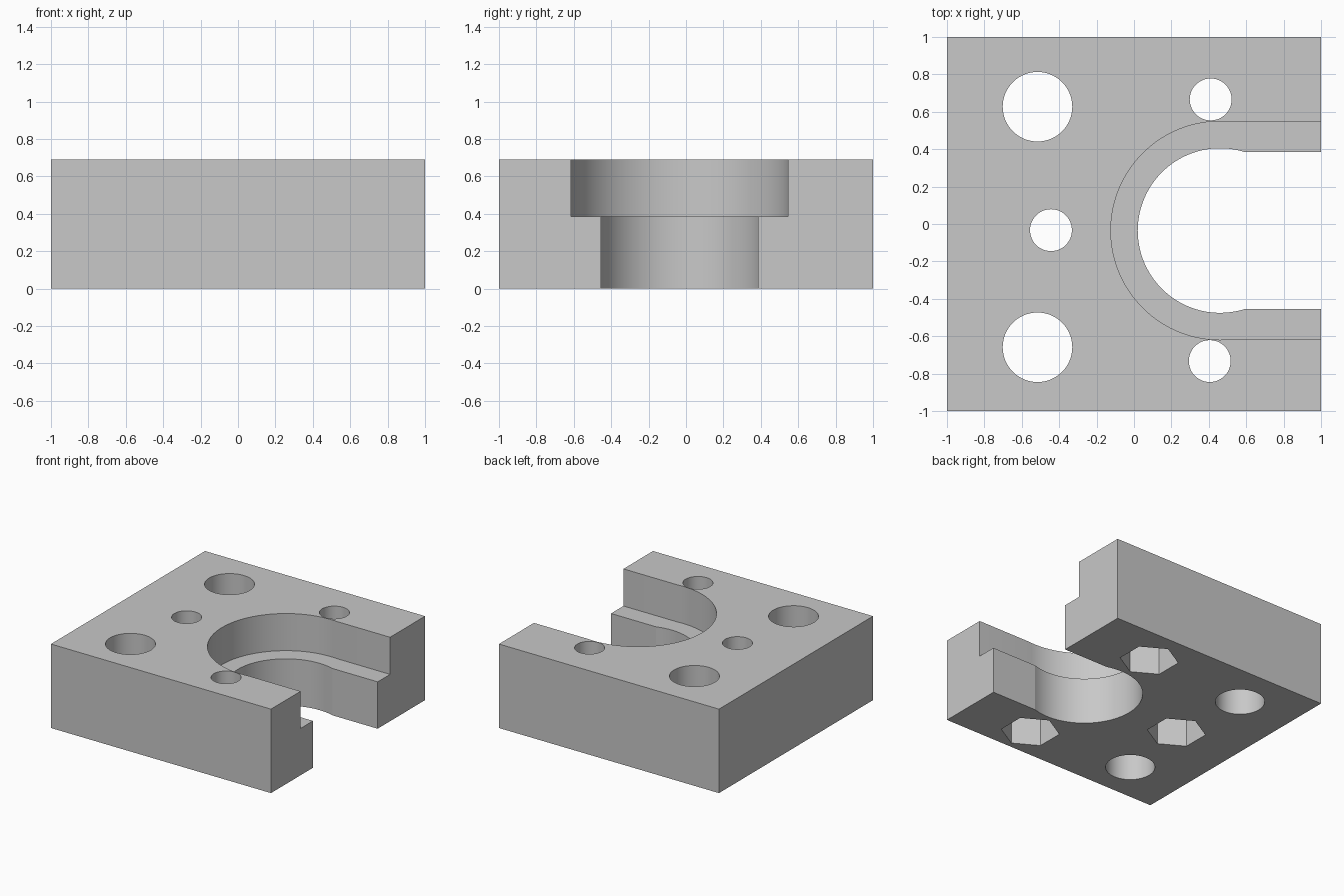
import bpy, bmesh
from math import asin, cos, sin, pi, radians

cube = bpy.data.objects.get("Cube")
if cube:
    bpy.data.objects.remove(cube, do_unlink=True)

HEIGHT = 0.69
MID_Y = -0.035      # symmetry line of the slot
SLOT_X = 0.46       # centre of the slot's round end
LEDGE_Z = 0.385
NUT_DEPTH = 0.31

grey = bpy.data.materials.new("plain grey")
grey.use_nodes = True
colour = (0.58, 0.58, 0.58, 1)
grey.diffuse_color = colour
grey.node_tree.nodes["Principled BSDF"].inputs["Base Color"].default_value = colour


def prism(name, outline, z0, z1):
    """Extrude a counter-clockwise outline from z0 to z1."""
    bm = bmesh.new()
    base = bm.faces.new([bm.verts.new((x, y, z0)) for x, y in outline])
    top = bmesh.ops.extrude_face_region(bm, geom=[base])["geom"]
    verts = [v for v in top if isinstance(v, bmesh.types.BMVert)]
    bmesh.ops.translate(bm, verts=verts, vec=(0, 0, z1 - z0))
    bmesh.ops.recalc_face_normals(bm, faces=bm.faces)
    mesh = bpy.data.meshes.new(name)
    bm.to_mesh(mesh)
    bm.free()
    mesh.materials.append(grey)
    obj = bpy.data.objects.new(name, mesh)
    bpy.context.collection.objects.link(obj)
    return obj


def polygon(x, y, r, sides, turn=0):
    return [(x + r * cos(turn + 2 * pi * i / sides),
             y + r * sin(turn + 2 * pi * i / sides)) for i in range(sides)]


def slot(r, half):
    """Round-ended slot that opens through the +x side."""
    a = asin(half / r)
    n = 64
    arc = [a + (2 * pi - 2 * a) * i / n for i in range(n + 1)]
    pts = [(SLOT_X + r * cos(t), MID_Y + r * sin(t)) for t in arc]
    return pts + [(1.2, MID_Y - half), (1.2, MID_Y + half)]


# Solid block
block = prism("clamp_block", [(-1, -1), (1, -1), (1, 1), (-1, 1)], 0, HEIGHT)

# Stepped slot: wide above the ledge, narrow below
cutters = [prism("slot_wide", slot(0.584, 0.581), LEDGE_Z, HEIGHT + 0.1),
           prism("slot_narrow", slot(0.44, 0.42), -0.1, LEDGE_Z + 0.1)]

# Large through holes
for y in (0.627, -0.659):
    cutters.append(prism("rod_hole", polygon(-0.516, y, 0.186, 64), -0.1, HEIGHT + 0.1))

# Bolt holes with hexagonal nut pockets underneath
for x, y in ((0.41, 0.666), (0.405, -0.733), (-0.444, -0.033)):
    cutters.append(prism("bolt_hole", polygon(x, y, 0.112, 48), -0.1, HEIGHT + 0.1))
    cutters.append(prism("nut_pocket", polygon(x, y, 0.222, 6, pi / 6), -0.1, NUT_DEPTH))

# Cut the block and discard the cutters
bpy.ops.object.select_all(action="DESELECT")
block.select_set(True)
bpy.context.view_layer.objects.active = block
for cutter in cutters:
    cutter.hide_render = True
    mod = block.modifiers.new("cut", "BOOLEAN")
    mod.operation = "DIFFERENCE"
    mod.solver = "EXACT"
    mod.object = cutter
    bpy.ops.object.modifier_apply(modifier=mod.name)
    bpy.data.objects.remove(cutter, do_unlink=True)

bpy.ops.object.shade_smooth_by_angle(angle=radians(12))
